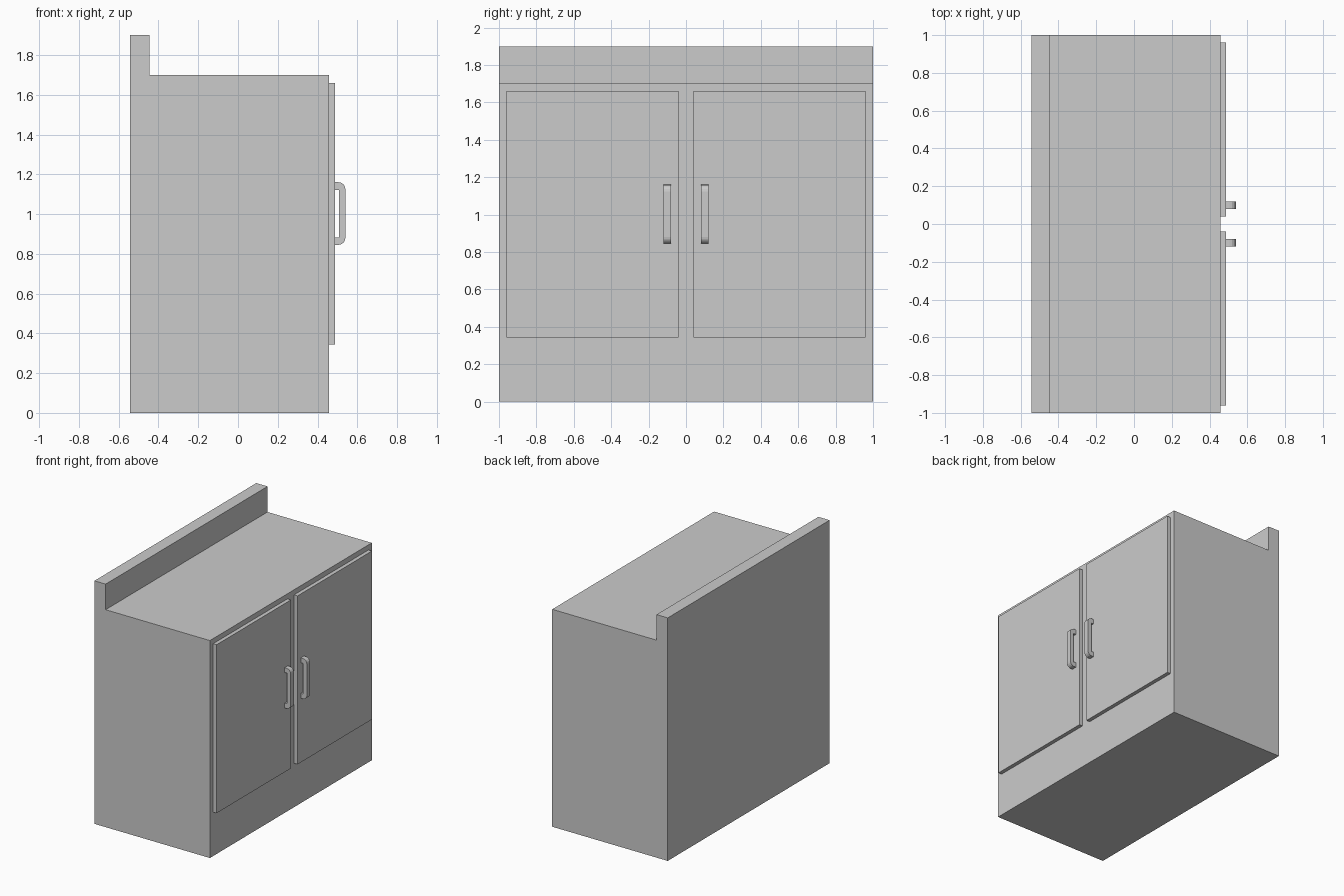
import bpy, bmesh
from math import sin, cos, pi

if "Cube" in bpy.data.objects:
    bpy.data.objects.remove(bpy.data.objects["Cube"])


def extrude_y(name, profile, y0, y1):
    """Extrude a closed x-z profile from y0 to y1."""
    bm = bmesh.new()
    face = bm.faces.new([bm.verts.new((x, y0, z)) for x, z in profile])
    res = bmesh.ops.extrude_face_region(bm, geom=[face])
    verts = [v for v in res["geom"] if isinstance(v, bmesh.types.BMVert)]
    bmesh.ops.translate(bm, verts=verts, vec=(0, y1 - y0, 0))
    bmesh.ops.recalc_face_normals(bm, faces=bm.faces)
    mesh = bpy.data.meshes.new(name)
    bm.to_mesh(mesh)
    bm.free()
    obj = bpy.data.objects.new(name, mesh)
    bpy.context.collection.objects.link(obj)
    return obj


def arc(cx, cz, r, a0, a1, n=4):
    return [(cx + r * cos(a0 + (a1 - a0) * i / n),
             cz + r * sin(a0 + (a1 - a0) * i / n)) for i in range(n + 1)]


BACK, FRONT, DOOR, GRIP = -0.542, 0.457, 0.487, 0.54

# Cabinet body with raised back ledge
extrude_y("cabinet_body", [(BACK, 0), (FRONT, 0), (FRONT, 1.7),
                           (BACK + 0.097, 1.7), (BACK + 0.097, 1.9), (BACK, 1.9)], -1, 1)

# Handle outline: rounded outer corners, square inner opening
r = 0.035
handle = ([(DOOR, 0.845)]
          + arc(GRIP - r, 0.845 + r, r, -pi / 2, 0)
          + arc(GRIP - r, 1.16 - r, r, 0, pi / 2)
          + [(DOOR, 1.16), (DOOR, 1.122), (0.508, 1.122), (0.508, 0.883), (DOOR, 0.883)])

# Doors and handles, mirrored about the centre
for side, s in (("left", -1), ("right", 1)):
    extrude_y(side + "_door", [(FRONT, 0.343), (DOOR, 0.343), (DOOR, 1.66), (FRONT, 1.66)],
              s * 0.04, s * 0.96)
    extrude_y(side + "_handle", handle, s * 0.08, s * 0.12)
